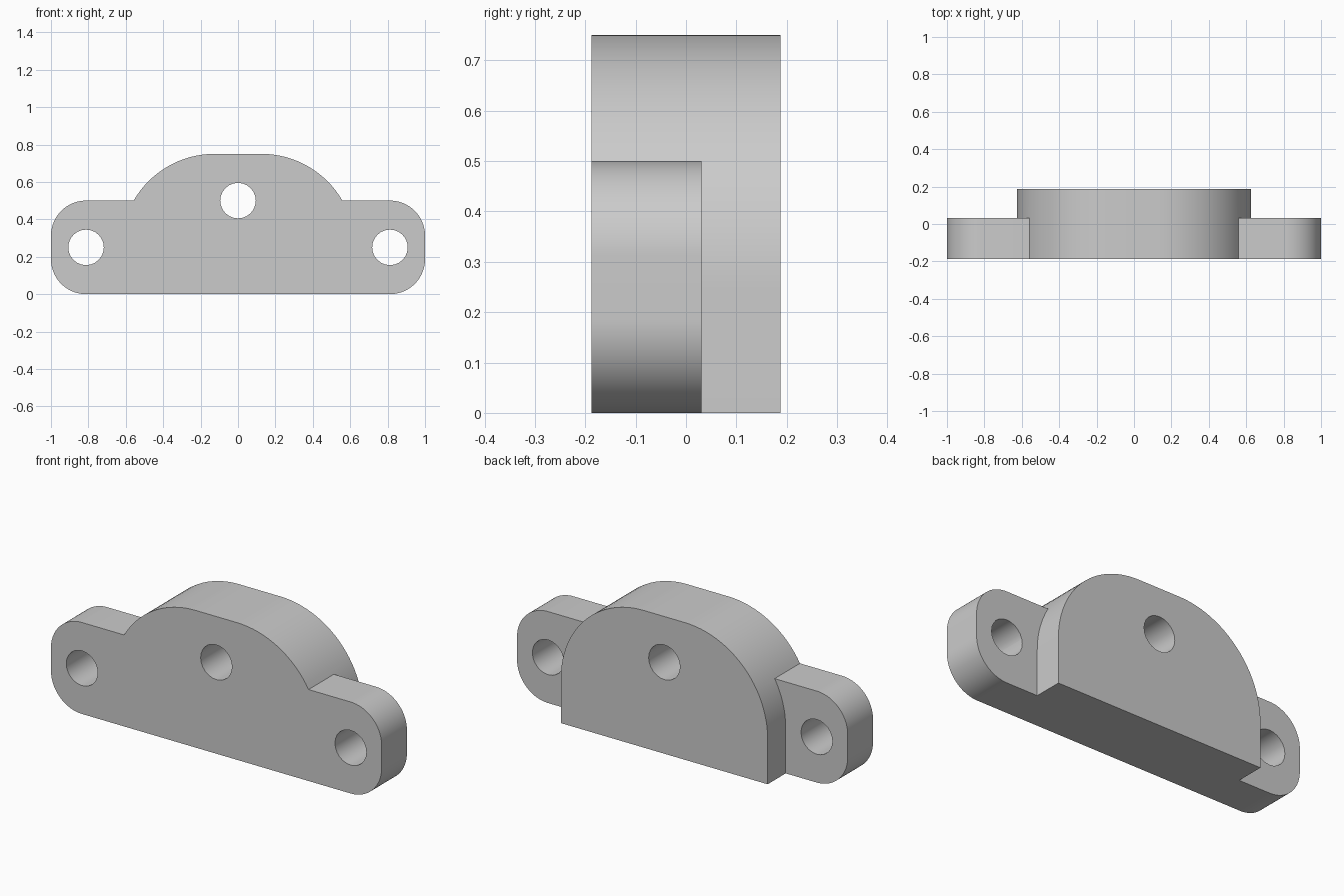
import bpy, bmesh, math

cube = bpy.data.objects.get("Cube")
if cube:
    bpy.data.objects.remove(cube)

FRONT, EAR_BACK, BACK = -0.1875, 0.03125, 0.1875
SEG = 24

grey = bpy.data.materials.new("plain grey")
grey.use_nodes = True
colour = (0.6, 0.6, 0.6, 1)
grey.diffuse_color = colour
grey.node_tree.nodes["Principled BSDF"].inputs["Base Color"].default_value = colour


def arc(cx, cz, r, start, end):
    """Points along an arc in the x-z plane, angles in degrees."""
    angles = [math.radians(start + (end - start) * i / SEG) for i in range(SEG + 1)]
    return [(cx + r * math.cos(a), cz + r * math.sin(a)) for a in angles]


def extrude(name, outline, y0, y1):
    """Solid made by extruding an x-z outline from y0 to y1."""
    bm = bmesh.new()
    face = bm.faces.new([bm.verts.new((x, y0, z)) for x, z in outline])
    out = bmesh.ops.extrude_face_region(bm, geom=[face])["geom"]
    moved = [v for v in out if isinstance(v, bmesh.types.BMVert)]
    bmesh.ops.translate(bm, verts=moved, vec=(0, y1 - y0, 0))
    bmesh.ops.recalc_face_normals(bm, faces=bm.faces)
    mesh = bpy.data.meshes.new(name)
    bm.to_mesh(mesh)
    bm.free()
    mesh.materials.append(grey)
    obj = bpy.data.objects.new(name, mesh)
    bpy.context.collection.objects.link(obj)
    return obj


def combine(target, other, operation):
    """Apply a boolean, then discard the helper."""
    other.hide_render = True
    mod = target.modifiers.new("combine", 'BOOLEAN')
    mod.operation, mod.solver, mod.object = operation, 'EXACT', other
    bpy.ops.object.select_all(action='DESELECT')
    bpy.context.view_layer.objects.active = target
    target.select_set(True)
    bpy.ops.object.modifier_apply(modifier=mod.name)
    bpy.data.objects.remove(other)


# Domed block, full depth, with rounded shoulders and square foot
dome = [(-0.625, 0), (0.625, 0)] + arc(0.125, 0.25, 0.5, 0, 90) + arc(-0.125, 0.25, 0.5, 90, 180)
bracket = extrude("mounting_bracket", dome, FRONT, BACK)

# Thin ear plate with four rounded corners
R = 0.1875
cx, low, high = 1 - R, R, 0.5 - R
ears = (arc(cx, low, R, -90, 0) + arc(cx, high, R, 0, 90)
        + arc(-cx, high, R, 90, 180) + arc(-cx, low, R, 180, 270))
combine(bracket, extrude("ear_plate", ears, FRONT, EAR_BACK), 'UNION')

# Bolt holes: one in each ear and one in the dome
for x, z in ((-cx, 0.25), (cx, 0.25), (0, 0.5)):
    circle = arc(x, z, 0.095, 0, 360)[:-1] 
    combine(bracket, extrude("hole_cutter", circle, FRONT - 0.1, BACK + 0.1), 'DIFFERENCE')

bpy.ops.object.shade_smooth_by_angle(angle=math.radians(30))
